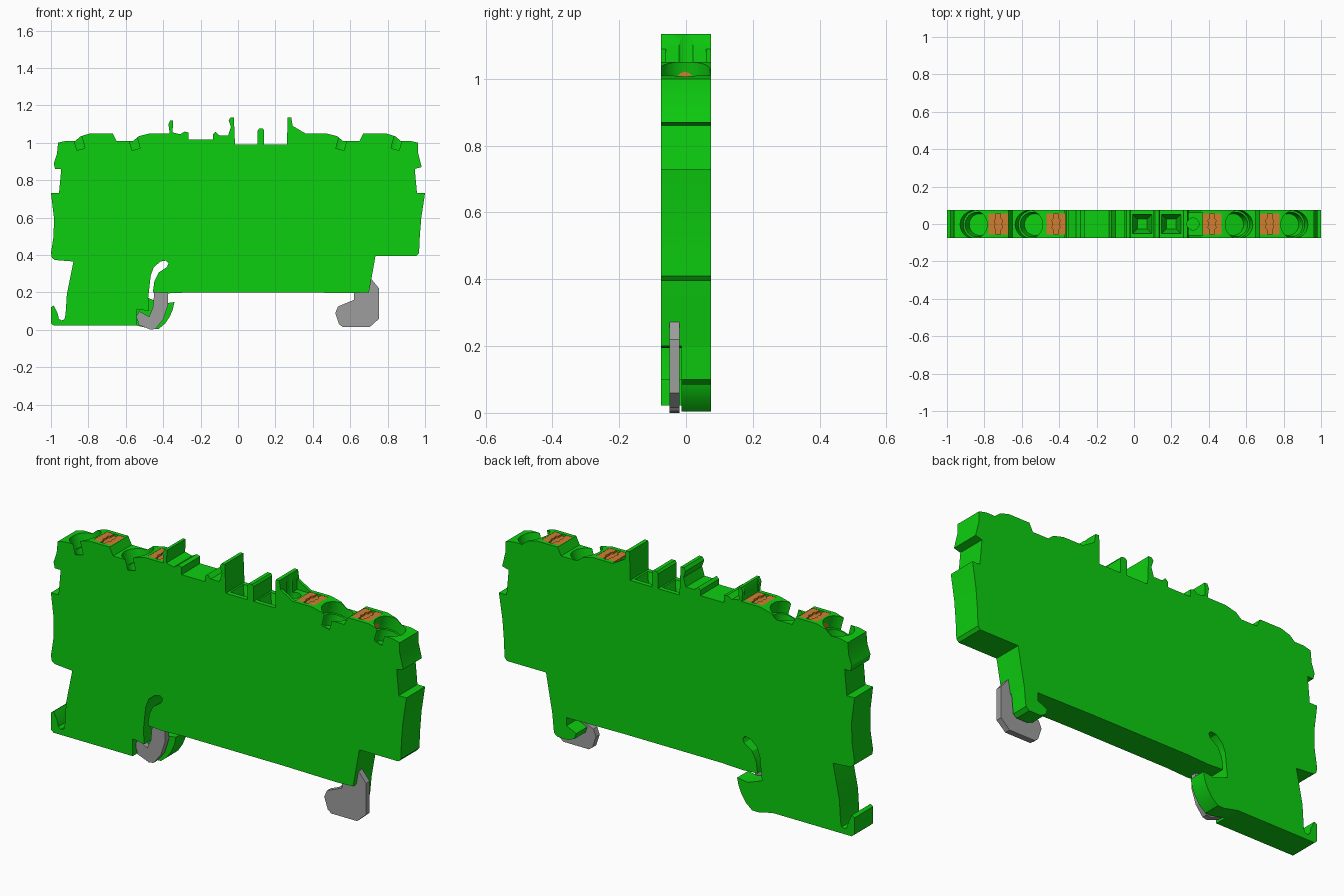
import bpy, bmesh, math
from mathutils import Matrix, Vector


def material(name, rgb):
    m = bpy.data.materials.new(name)
    m.diffuse_color = (*rgb, 1)
    return m


GREEN = material("green_plastic", (0.004, 0.62, 0.005))
ORANGE = material("orange_plastic", (0.62, 0.21, 0.03))
GREY = material("grey_metal", (0.34, 0.34, 0.34))
HALF = 0.075      # half thickness of the housing
SPLIT = -0.013    # where the rear clips begin


def finish(name, bm, mat):
    bmesh.ops.recalc_face_normals(bm, faces=bm.faces)
    me = bpy.data.meshes.new(name)
    bm.to_mesh(me)
    bm.free()
    ob = bpy.data.objects.new(name, me)
    bpy.context.collection.objects.link(ob)
    me.materials.append(mat)
    return ob


def plate(name, pts, y0, y1, mat):
    """Extrude an x-z outline from y0 to y1."""
    bm = bmesh.new()
    f = bm.faces.new([bm.verts.new((x, y0, z)) for x, z in pts])
    r = bmesh.ops.extrude_face_region(bm, geom=[f])
    vs = [v for v in r["geom"] if isinstance(v, bmesh.types.BMVert)]
    bmesh.ops.translate(bm, verts=vs, vec=(0, y1 - y0, 0))
    return finish(name, bm, mat)


def box(name, x0, x1, y0, y1, z0, z1, mat):
    return plate(name, [(x0, z0), (x1, z0), (x1, z1), (x0, z1)], y0, y1, mat)


def cone(name, base, r1, r2, h, tilt, mat, seg=40, turn=0.0):
    """Cone or cylinder standing on base, leaning in x by tilt."""
    bm = bmesh.new()
    m = (Matrix.Translation(base) @ Matrix.Rotation(tilt, 4, "Y")
         @ Matrix.Translation((0, 0, h / 2)) @ Matrix.Rotation(turn, 4, "Z"))
    bmesh.ops.create_cone(bm, cap_ends=True, segments=seg, radius1=r1,
                          radius2=r2, depth=h, matrix=m)
    return finish(name, bm, mat)


def smooth(ob):
    bpy.ops.object.select_all(action="DESELECT")
    ob.select_set(True)
    bpy.context.view_layer.objects.active = ob
    bpy.ops.object.shade_smooth_by_angle(angle=math.radians(30))


def cut(ob, cutter):
    """Subtract the cutter, bake the result and remove the cutter."""
    mod = ob.modifiers.new("cut", "BOOLEAN")
    mod.operation = "DIFFERENCE"
    mod.solver = "EXACT"
    mod.object = cutter
    dg = bpy.context.evaluated_depsgraph_get()
    me = bpy.data.meshes.new_from_object(ob.evaluated_get(dg))
    ob.modifiers.clear()
    ob.data = me
    bpy.data.objects.remove(cutter, do_unlink=True)


# housing outline: left foot hook, left end, top edge, right end, underside
left_end = [(-0.54, 0.022), (-0.985, 0.022), (-1.0, 0.035), (-1.0, 0.12), (-0.985, 0.13),
            (-0.965, 0.09), (-0.958, 0.06), (-0.945, 0.05), (-0.928, 0.055), (-0.922, 0.08),
            (-0.915, 0.19), (-0.88, 0.365), (-0.98, 0.373), (-0.995, 0.385), (-1.0, 0.41),
            (-0.986, 0.5), (-0.984, 0.6), (-1.0, 0.73), (-0.957, 0.73), (-0.945, 0.86),
            (-0.978, 0.86), (-0.985, 0.89), (-0.968, 0.94), (-0.962, 1.0)]
top_left = [(-0.92, 1.01), (-0.87, 1.01), (-0.84, 1.035), (-0.79, 1.05), (-0.67, 1.05),
            (-0.65, 1.01), (-0.56, 1.01), (-0.53, 1.035), (-0.47, 1.05)]
jumper_top = [(-0.365, 1.05), (-0.372, 1.1), (-0.362, 1.12), (-0.347, 1.12), (-0.35, 1.055),
              (-0.31, 1.045), (-0.285, 1.06), (-0.265, 1.055), (-0.265, 1.018),
              (-0.133, 1.018), (-0.133, 1.045), (-0.12, 1.058), (-0.1, 1.04), (-0.052, 1.04),
              (-0.038, 1.085), (-0.05, 1.12), (-0.04, 1.135), (-0.022, 1.135), (-0.016, 0.99),
              (0.105, 0.99), (0.105, 1.065), (0.113, 1.075), (0.133, 1.075), (0.14, 1.065),
              (0.14, 0.99), (0.262, 0.99), (0.265, 1.135), (0.285, 1.135), (0.292, 1.09),
              (0.36, 1.05)]
top_right = [(-x, z) for x, z in reversed(top_left)]
right_end = [(0.962, 1.0), (0.962, 0.95), (0.982, 0.87), (0.945, 0.86), (0.957, 0.73),
             (1.0, 0.73), (0.98, 0.6), (0.972, 0.5), (0.968, 0.41), (0.955, 0.395),
             (0.735, 0.395), (0.72, 0.31), (0.70, 0.2)]
spring_slot = [(0.61, 0.196), (0.3, 0.2), (-0.25, 0.2), (-0.37, 0.195), (-0.455, 0.2), (-0.447, 0.26),
               (-0.425, 0.305), (-0.38, 0.335), (-0.372, 0.355), (-0.385, 0.37),
               (-0.415, 0.365), (-0.45, 0.335), (-0.467, 0.29), (-0.48, 0.17),
               (-0.475, 0.1), (-0.54, 0.11)]
housing = plate("housing", left_end + top_left + jumper_top + top_right + right_end
                + spring_slot, -HALF, HALF, GREEN)

# round wire entries, leaning outward on each side
for side in (-1, 1):
    for x in (0.84, 0.545):
        tilt = side * math.radians(15)
        cut(housing, cone("entry_cutter", (side * x, -0.003, 0.965), 0.0755, 0.0755,
                          0.3, tilt, GREEN))
        axis = Vector((math.sin(tilt), 0, math.cos(tilt)))
        cut(housing, cone("throat_cutter", Vector((side * x, -0.003, 0.965)) - axis * 0.06,
                          0.058, 0.066, 0.065, tilt, GREEN))

# tapered jumper sockets
for x in (0.045, 0.2):
    cut(housing, cone("socket_cutter", (x, 0, 0.89), 0.036, 0.075, 0.105, 0, GREEN,
                      4, math.pi / 4))

# test probe hole between two thin gussets
cut(housing, box("gusset_cutter", 0.291, 0.368, -0.06, 0.06, 1.04, 1.3, GREEN))
cut(housing, cone("probe_cutter", (0.315, 0, 0.95), 0.032, 0.032, 0.3, 0, GREEN))

# release buttons: a recessed base with two notched pads around a groove
for side in (-1, 1):
    for x in (0.725, 0.417):
        cx = side * x
        cut(housing, box("button_cutter", cx - 0.052, cx + 0.052, -0.055, 0.055,
                         1.0, 1.2, GREEN))
        box("button_base", cx - 0.052, cx + 0.052, -0.055, 0.055, 0.99, 1.04, ORANGE)
        for s in (-1, 1):
            bm = bmesh.new()
            outline = [(0.052, -0.055), (0.052, 0.055), (0.012, 0.055), (0.012, 0.03),
                       (0.022, 0.018), (0.016, 0), (0.022, -0.018), (0.012, -0.03),
                       (0.012, -0.055)]
            f = bm.faces.new([bm.verts.new((cx + s * a, b, 1.04)) for a, b in outline])
            r = bmesh.ops.extrude_face_region(bm, geom=[f])
            bmesh.ops.translate(bm, vec=(0, 0, 0.009), verts=[
                v for v in r["geom"] if isinstance(v, bmesh.types.BMVert)])
            finish("button_pad", bm, ORANGE)
smooth(housing)

# rear clips that reach below the housing
smooth(plate("left_clip", [(-0.54, 0.022), (-0.54, 0.11), (-0.475, 0.1), (-0.48, 0.17),
                           (-0.45, 0.158), (-0.4, 0.14), (-0.34, 0.148), (-0.348, 0.11),
                           (-0.365, 0.07), (-0.39, 0.033), (-0.425, 0.004), (-0.46, 0.004)],
             SPLIT, HALF, GREEN))
smooth(plate("right_clip", [(0.70, 0.2), (0.62, 0.198), (0.62, 0.155), (0.565, 0.13),
                            (0.575, 0.1), (0.61, 0.085), (0.67, 0.085), (0.69, 0.1)],
             SPLIT, HALF, GREEN))

# metal rail feet
plate("left_metal_foot", [(-0.445, 0.23), (-0.375, 0.23), (-0.375, 0.13), (-0.4, 0.055),
                          (-0.44, 0.005), (-0.465, 0.0), (-0.53, 0.025), (-0.542, 0.07),
                          (-0.53, 0.1), (-0.475, 0.07), (-0.455, 0.12)],
      -0.05, -0.02, GREY)
plate("right_metal_foot", [(0.62, 0.24), (0.62, 0.16), (0.535, 0.125), (0.52, 0.09),
                           (0.54, 0.03), (0.56, 0.015), (0.705, 0.015), (0.755, 0.06),
                           (0.755, 0.22), (0.71, 0.275), (0.66, 0.275)],
      -0.05, -0.02, GREY)
